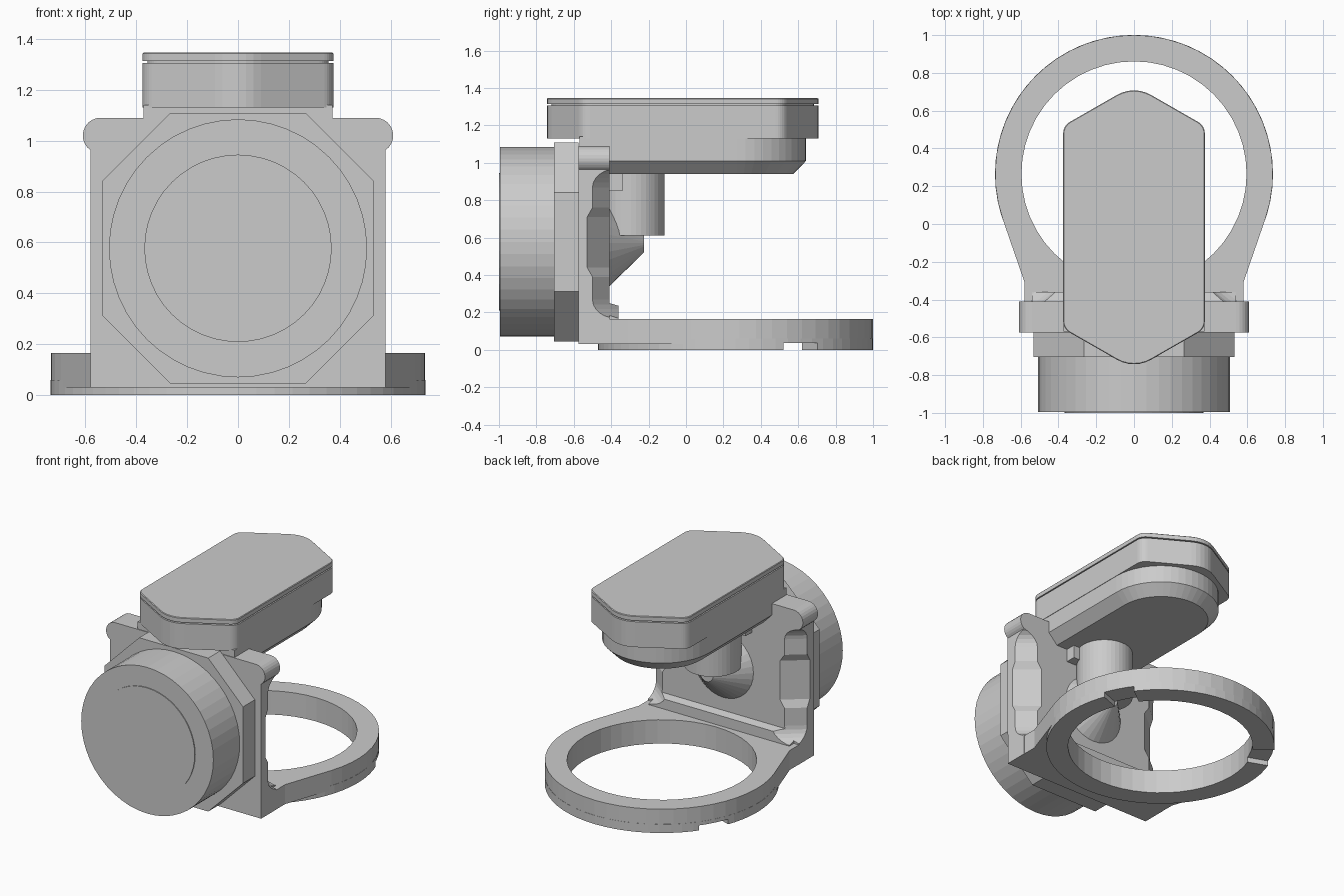
import bpy, bmesh
from math import sin, cos, radians, tan, pi
from mathutils import Vector

if "Cube" in bpy.data.objects:
    bpy.data.objects.remove(bpy.data.objects["Cube"])


def loft(name, rings):
    """Closed solid through rings of 3D points with equal counts."""
    bm = bmesh.new()
    loops = [[bm.verts.new(p) for p in r] for r in rings]
    n = len(loops[0])
    for a, b in zip(loops, loops[1:]):
        for i in range(n):
            j = (i + 1) % n
            bm.faces.new((a[i], a[j], b[j], b[i]))
    bm.faces.new(loops[0])
    bm.faces.new(loops[-1])
    bmesh.ops.recalc_face_normals(bm, faces=bm.faces)
    me = bpy.data.meshes.new(name)
    bm.to_mesh(me)
    bm.free()
    ob = bpy.data.objects.new(name, me)
    bpy.context.collection.objects.link(ob)
    return ob


PLACE = {'x': lambda a, b, h: (h, a, b),
         'y': lambda a, b, h: (a, h, b),
         'z': lambda a, b, h: (a, b, h)}


def prism(name, pts, h0, h1, axis='z'):
    f = PLACE[axis]
    return loft(name, [[f(a, b, h) for a, b in pts] for h in (h0, h1)])


def arc(cx, cy, r, a0, a1, n):
    return [(cx + r * cos(radians(a0 + (a1 - a0) * i / n)),
             cy + r * sin(radians(a0 + (a1 - a0) * i / n))) for i in range(n + 1)]


def circle(cx, cy, r, n=48):
    return arc(cx, cy, r, 0, 360, n)[:-1]


def rect(x0, y0, x1, y1):
    return [(x0, y0), (x1, y0), (x1, y1), (x0, y1)]


def rounded(corners, n=6):
    """Fillet each (x, y, radius) corner of a polygon."""
    out = []
    for i, (x, y, r) in enumerate(corners):
        p = Vector((x, y))
        u = (Vector(corners[i - 1][:2]) - p).normalized()
        v = (Vector(corners[(i + 1) % len(corners)][:2]) - p).normalized()
        half = u.angle(v) / 2
        c = p + (u + v).normalized() * (r / sin(half))
        d0 = p + u * (r / tan(half)) - c
        d1 = p + v * (r / tan(half)) - c
        sweep = d0.angle_signed(d1)
        for k in range(n + 1):
            t = -sweep * k / n
            out.append((c.x + d0.x * cos(t) - d0.y * sin(t),
                        c.y + d0.x * sin(t) + d0.y * cos(t)))
    return out


def boolean(ob, tool, op):
    m = ob.modifiers.new("bool", 'BOOLEAN')
    m.operation, m.object, m.solver = op, tool, 'EXACT'
    bpy.context.view_layer.objects.active = ob
    bpy.ops.object.modifier_apply(modifier=m.name)
    bpy.data.objects.remove(tool)


# Bracket: upright plate with rounded ears, ring base and foot ridge
RY = 0.265
ear = arc(0.54, 1.02, 0.07, -55, 90, 10)
right = [(0.58, 0.03)] + ear
bracket = prism("bracket", right + [(-x, z) for x, z in reversed(right)], -0.575, -0.41, 'y')

base_pts = [(0.579, -0.5), (0.579, -0.31)] + arc(0, RY, 0.735, -18.7, 198.7, 32) \
    + [(-0.579, -0.31), (-0.579, -0.5)]
boolean(bracket, prism("base", base_pts, 0.03, 0.165), 'UNION')
boolean(bracket, prism("bottom_disc", circle(0, RY, 0.736, 64), 0, 0.06), 'UNION')
boolean(bracket, prism("foot", [(-0.5, 0.1), (-0.36, 0.1), (-0.36, 0.235), (-0.41, 0.25), (-0.5, 0.25)],
                       -0.54, 0.54, 'x'), 'UNION')
boolean(bracket, prism("bore", circle(0, RY, 0.596), -0.1, 0.4), 'DIFFERENCE')

# Side pockets across the rear corners, and notches under the ring
pocket = [(0.3, 0.168)] + arc(0.1, 0.268, 0.1, 270, 180, 6) \
    + [(0, 0.39), (-0.022, 0.44), (-0.022, 0.71), (0, 0.76)] \
    + arc(0.1, 0.868, 0.1, 180, 90, 6) + [(0.3, 0.968)]
notch = arc(0, RY, 0.9, 20.5, 36.5, 3) + arc(0, RY, 0.5, 36.5, 20.5, 3)
for s in (1, -1):
    nx, ny = 0.63, 0.777
    rings = [[(s * (0.58 + v * nx + t * ny), -0.5 + v * ny - t * nx, z) for v, z in pocket]
             for t in (-0.4, 0.4)]
    boolean(bracket, loft("pocket", rings), 'DIFFERENCE')
    boolean(bracket, prism("notch", [(s * x, y) for x, y in notch], -0.05, 0.035), 'DIFFERENCE')

# Motor on the front: eight-sided flange, round body, face disc
CZ, H, K = 0.577, 0.532, 0.265
octagon = [(H, -K), (H, K), (K, H), (-K, H), (-H, K), (-H, -K), (-K, -H), (K, -H)]
prism("motor_flange", [(x, z + CZ) for x, z in octagon], -0.705, -0.575, 'y')
prism("motor_body", circle(0, CZ, 0.507), -0.994, -0.705, 'y')
prism("motor_face_disc", circle(0, CZ, 0.368), -1.0, -0.99, 'y')

# Drive cone behind the plate and upright spindle
loft("drive_cone", [[(x, y, z) for x, z in circle(0, 0.57, r, 32)]
                    for y, r in ((-0.43, 0.25), (-0.225, 0.05))])
prism("spindle", circle(0, -0.295, 0.18, 40), 0.61, 0.96)
prism("spindle_support", rect(-0.22, -0.45, 0.22, -0.34), 0.85, 0.96)


# Head: lower body with a rounded end and chamfered underside
def stadium(inset, z):
    w = 0.372 - inset
    pts = [(-w, -0.57), (w, -0.57)] + arc(0, 0.27, w, 0, 180, 24)
    return [(x, y, z) for x, y in pts]


loft("head_lower_body", [stadium(0.068, 0.94), stadium(0, 1.01), stadium(0, 1.14)])


# Head: pointed upper case, recessed seam and lid
def case_outline(d=0.0):
    w, e = 0.375 - d, d * 0.58
    return rounded([(w, -0.555 + e, 0.07), (w, 0.52 - e, 0.07), (0, 0.735 - d * 1.15, 0.18),
                    (-w, 0.52 - e, 0.07), (-w, -0.555 + e, 0.07), (0, -0.77 + d * 1.15, 0.18)])


prism("head_upper_case", case_outline(), 1.13, 1.306)
prism("head_seam", case_outline(0.02), 1.29, 1.33)
loft("head_lid", [[(x, y, z) for x, y in case_outline(d)]
                  for d, z in ((0, 1.314), (0, 1.342), (0.004, 1.346))])
